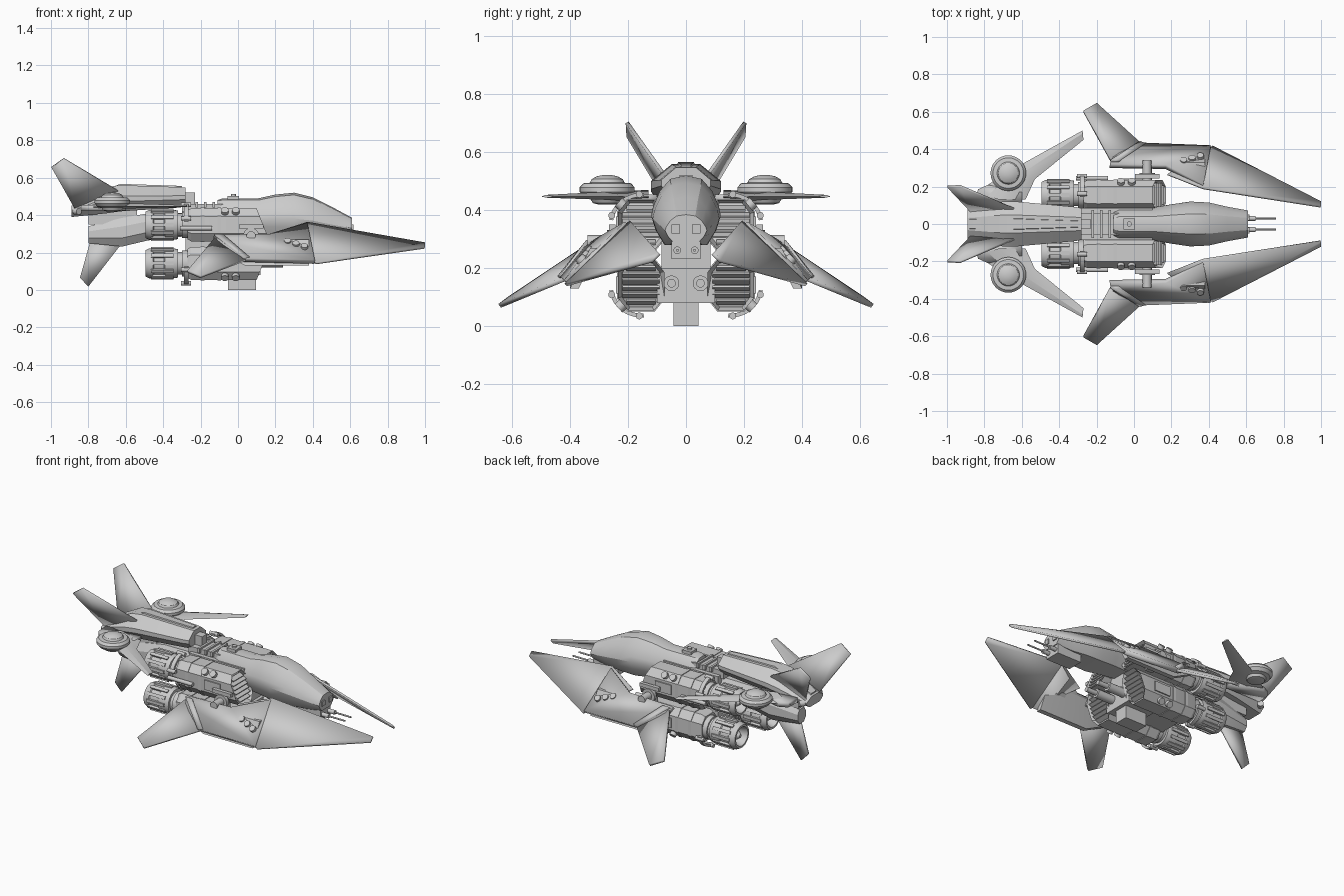
import bpy, bmesh
from math import sin, cos, pi, radians
from mathutils import Vector, Matrix

if "Cube" in bpy.data.objects:
    bpy.data.objects.remove(bpy.data.objects["Cube"])

SIDES = ((1, "left"), (-1, "right"))


def finish(name, bm):
    bmesh.ops.recalc_face_normals(bm, faces=bm.faces)
    me = bpy.data.meshes.new(name)
    bm.to_mesh(me)
    bm.free()
    ob = bpy.data.objects.new(name, me)
    bpy.context.collection.objects.link(ob)
    return ob


def loft(name, rings):
    bm = bmesh.new()
    vs = [[bm.verts.new(p) for p in r] for r in rings]
    n = len(vs[0])
    for a, b in zip(vs, vs[1:]):
        for i in range(n):
            bm.faces.new((a[i], a[(i + 1) % n], b[(i + 1) % n], b[i]))
    bm.faces.new(vs[0])
    bm.faces.new(vs[-1])
    return finish(name, bm)


def lathe(name, prof, origin, axis='X', n=28):
    """profile of (along, radius) spun about an axis"""
    o = Vector(origin)
    rings = []
    for a, r in prof:
        ring = []
        for i in range(n):
            c, s = r * cos(2 * pi * i / n), r * sin(2 * pi * i / n)
            ring.append(o + (Vector((a, c, s)) if axis == 'X' else Vector((c, s, a))))
        rings.append(ring)
    return loft(name, rings)


def cyl(name, p, q, r, r2=None, n=14):
    p, q = Vector(p), Vector(q)
    bm = bmesh.new()
    m = Matrix.Translation((p + q) / 2) @ (q - p).to_track_quat('Z', 'Y').to_matrix().to_4x4()
    bmesh.ops.create_cone(bm, cap_ends=True, segments=n, radius1=r, radius2=r if r2 is None else r2,
                          depth=(q - p).length, matrix=m)
    return finish(name, bm)


def box(name, c, size, rot=None):
    bm = bmesh.new()
    m = Matrix.Translation(c) @ (rot or Matrix()) @ Matrix.Diagonal((*size, 1))
    bmesh.ops.create_cube(bm, size=1, matrix=m)
    return finish(name, bm)


def plate(name, pts, t, s=1):
    bm = bmesh.new()
    bm.faces.new([bm.verts.new((x, y * s, z)) for x, y, z in pts])
    ob = finish(name, bm)
    md = ob.modifiers.new("thickness", 'SOLIDIFY')
    md.thickness, md.offset = t, 0
    return ob


def mirrored(half):
    """close a half section (y, z) running top to bottom"""
    return half + [(-y, z) for y, z in reversed(half) if y > 0]


# cockpit fuselage
rings = []
for x, w, zt, zb in ((-.11, .06, .48, .40), (-.08, .088, .49, .31), (.11, .09, .49, .295), (.2, .105, .51, .29),
                     (.3, .12, .52, .28), (.4, .115, .495, .28), (.5, .092, .445, .28), (.61, .072, .385, .29)):
    h = zt - zb
    half = [(0, zt), (.45 * w, zt - .05 * h), (.75 * w, zt - .22 * h), (.95 * w, zt - .45 * h),
            (w, zt - .58 * h), (.88 * w, zt - .78 * h), (.62 * w, zb)]
    rings.append([(x, y, z) for y, z in mirrored(half)])
loft("cockpit_fuselage", rings)

# nose gun pod and front lamps
box("nose_gun_pod", (.52, 0, .262), (.17, .1, .06))
box("canopy_rear_box", (-.025, 0, .492), (.06, .06, .02))
cyl("canopy_hatch_knob", (-.025, 0, .49), (-.025, 0, .512), .014)
for s, side in SIDES:
    cyl("nose_barrel_" + side, (.58, .03 * s, .262), (.76, .03 * s, .262), .005)
    cyl("nose_barrel_sleeve_" + side, (.55, .03 * s, .262), (.65, .03 * s, .262), .013)
    box("nose_lamp_" + side, (.605, .035 * s, .335), (.024, .03, .03))
    cyl("belly_gun_" + side, (.08, .05 * s, .148), (.24, .05 * s, .148), .027)
    cyl("belly_gun_muzzle_" + side, (.24, .05 * s, .148), (.31, .05 * s, .148), .015)

# central hull, belly plate and landing block
box("central_hull", (-.09, 0, .265), (.38, .17, .33))
box("upper_spine", (-.19, 0, .435), (.22, .12, .05))
box("belly_plate", (.02, 0, .14), (.2, .2, .12))
box("landing_block", (.022, 0, .045), (.15, .088, .09))
for i in range(3):
    box(f"spine_rib_{i}", (-.13 - .045 * i, 0, .455), (.014, .15, .03))
box("tail_coupling", (-.26, 0, .48), (.06, .05, .08))

# four engines with intake blocks
for s, side in SIDES:
    for level, zc, d in (("upper", .348, 1), ("lower", .142, -1)):
        tag = f"{level}_{side}"
        yc = .155 * s
        oct_ = [(-.08, -.045), (-.045, -.088), (.045, -.088), (.08, -.045),
                (.08, .045), (.045, .088), (-.045, .088), (-.08, .045)]
        slope = .4
        fx = lambda v: .135 - slope * v * d
        block = loft("engine_block_" + tag, [[(x0 if x0 < 0 else fx(v * k), yc + u * k, zc + v * k) for u, v in oct_]
                                             for x0, k in ((-.27, .88), (-.25, 1), (1, 1))])
        # recessed slatted intake
        bm = bmesh.new()
        bm.from_mesh(block.data)
        face = max(bm.faces, key=lambda f: f.calc_center_median().x)
        bmesh.ops.inset_region(bm, faces=[face], thickness=.014)
        bmesh.ops.translate(bm, verts=face.verts, vec=(-.03, 0, 0))
        bm.to_mesh(block.data)
        bm.free()
        for i in range(6):
            v = -.058 + .0232 * i
            box(f"intake_slat_{tag}_{i}", (fx(v) - .014, yc, zc + v), (.03, .128 if 0 < i < 5 else .1, .007),
                Matrix.Rotation(radians(25 * d), 4, 'Y'))
        # raised bands and panels
        for x in (-.2, -.11):
            loft(f"block_band_{tag}_{x}", [[(x + e, yc + u * 1.04, zc + v * 1.04) for u, v in oct_] for e in (0, .02)])
        box("side_panel_" + tag, (-.01, yc + .08 * s, zc), (.11, .014, .06))
        for i, x in enumerate((-.07, -.012)):
            o = Vector((x, yc + .06 * s, zc + .064 * d))
            cyl(f"block_port_{tag}_{i}", o, o + Vector((0, .018 * s, .016 * d)), .02)
        # thruster barrel and nozzle
        lathe("thruster_" + tag, [(-.26, .07), (-.3, .07), (-.3, .06), (-.32, .06), (-.32, .076), (-.345, .08),
                                  (-.39, .08), (-.395, .074), (-.45, .074), (-.455, .08), (-.475, .08),
                                  (-.495, .07), (-.495, .058), (-.44, .045)], (0, yc, zc))
        lathe("nozzle_core_" + tag, [(-.43, .03), (-.465, .026), (-.485, .01)], (0, yc, zc), n=16)
        for i in range(12):
            a = 2 * pi * i / 12
            box(f"thruster_rib_{tag}_{i}", (-.405, yc + .079 * cos(a), zc + .079 * sin(a)), (.12, .015, .019),
                Matrix.Rotation(a, 4, 'X'))
        # curved outer pipe with clamps
        n = 10
        arc = [((10 + 85 * i / n) * pi / 180) for i in range(n + 1)]
        loft("outer_pipe_" + tag, [[(-.29 + e, yc + s * r * cos(a), zc + d * r * sin(a))
                                    for e, r in ((0, .098), (.025, .098), (.025, .112), (0, .112))] for a in arc])
        for i, a in enumerate((arc[1], arc[-2])):
            y, z = yc + s * .107 * cos(a), zc + d * .107 * sin(a)
            cyl(f"pipe_clamp_{tag}_{i}", (-.305, y, z), (-.25, y, z), .012)
    cyl("side_canister_" + side, (-.31, .245 * s, .33), (-.14, .245 * s, .33), .012)

# upper tail boom
rings = []
for x, w, zt, zb in ((-.28, .085, .548, .445), (-.32, .092, .55, .44), (-.63, .12, .56, .42),
                     (-.7, .12, .55, .41), (-.89, .082, .45, .39)):
    h = zt - zb
    half = [(.4 * w, zt), (w, zt - .42 * h), (w, zt - .62 * h), (.6 * w, zb)]
    rings.append([(x, y, z) for y, z in mirrored(half)])
loft("tail_boom", rings)
loft("tail_spine_ridge", [[(x, -w, z - .02), (x, w, z - .02), (x, w * .8, z), (x, -w * .8, z)]
                          for x, w, z in ((-.3, .02, .556), (-.63, .034, .567), (-.88, .03, .462))])

# lower tail boom and keel fin
rings = []
for x, w, zt, zb in ((-.25, .06, .41, .29), (-.48, .065, .41, .265), (-.62, .065, .385, .232), (-.8, .04, .34, .25)):
    h = zt - zb
    rings.append([(x, y, z) for y, z in mirrored([(.6 * w, zt), (w, zt - .3 * h), (w, zt - .7 * h), (.5 * w, zb)])])
loft("lower_tail_boom", rings)
box("tail_joint", (-.67, 0, .39), (.26, .07, .08))
plate("keel_fin", [(-.79, 0, .26), (-.62, 0, .25), (-.8, 0, .018), (-.845, 0, .065)], .016)

for s, side in SIDES:
    # V tail fin
    plate("tail_fin_" + side, [(-.87, .065, .43), (-.64, .08, .53), (-.93, .203, .703), (-.997, .2, .655)], .012, s)
    cyl("tail_bolt_" + side, (-.87, .075 * s, .42), (-.85, .1 * s, .42), .018)
    # forward swept tailplane, thick at the root
    root = [(-.84, .1), (-.835, .185), (-.78, .21), (-.6, .17), (-.6, .1)]
    loft("tailplane_" + side, [[(-.84, .17 * s, .44), (-.72, .13 * s, .47), (-.58, .13 * s, .445), (-.72, .13 * s, .425)],
                               [(-.69, .27 * s, .447), (-.63, .25 * s, .465), (-.53, .24 * s, .447), (-.62, .25 * s, .435)],
                               [(-.275, .5 * s, .447), (-.274, .485 * s, .453), (-.27, .45 * s, .447), (-.274, .48 * s, .443)]])
    plate("tailplane_root_" + side, [(x, y, .44) for x, y in root], .03, s)
    # sensor dome
    lathe("sensor_dome_" + side, [(-.055, .03), (-.05, .05), (-.035, .058), (-.03, .08), (-.012, .095), (.004, .095),
                                  (.018, .082), (.02, .06), (.032, .054), (.042, .036), (.047, .012)],
          (-.672, .272 * s, .475), 'Z', 32)

    # main wing: thick middle panel, long forward blade, drooped rear winglet
    plate("wing_middle_" + side, [(-.13, .31, .285), (.17, .305, .29), (.37, .2, .35), (.41, .41, .15),
                                  (.03, .425, .16), (-.12, .35, .255)], .03, s)
    plate("wing_blade_" + side, [(.18, .265, .3), (.37, .19, .36), (.998, .092, .25), (.998, .118, .225),
                                 (.42, .415, .142)], .012, s)
    plate("wing_tip_rear_" + side, [(-.125, .34, .275), (.04, .425, .16), (-.2, .643, .07), (-.27, .603, .1)], .016, s)
    plate("wing_seam_strip_" + side, [(-.125, .335, .29), (-.08, .335, .29), (.06, .425, .17), (.03, .435, .165)], .024, s)
    loft("wing_underkeel_" + side, [[(x, .3 * s, .27), (x, .33 * s, .27), (x, .4 * s, z), (x, .37 * s, z)]
                                    for x, z in ((-.1, .2), (.04, .13), (.38, .13))])
    for i in range(3):
        o = Vector((.265 + .045 * i, (.33 + .012 * i) * s, .25 - .014 * i))
        nrm = Vector((0, .68 * s, .73))
        cyl(f"wing_port_{side}_{i}", o - nrm * .02, o + nrm * .022, .022, .018, 18)
    # wing pivot
    cyl("wing_pivot_" + side, (.07, .2 * s, .29), (.07, .34 * s, .29), .024)
    cyl("pivot_collar_" + side, (.07, .25 * s, .29), (.07, .272 * s, .29), .042, n=18)
    box("pivot_link_" + side, (.07, .255 * s, .34), (.13, .022, .022))
    box("pivot_strut_" + side, (.07, .27 * s, .25), (.05, .12, .03))

# smooth the round parts while keeping edges sharp
for ob in bpy.context.scene.objects:
    ob.select_set(ob.type == 'MESH')
    bpy.context.view_layer.objects.active = ob
bpy.ops.object.shade_smooth_by_angle(angle=radians(28))
